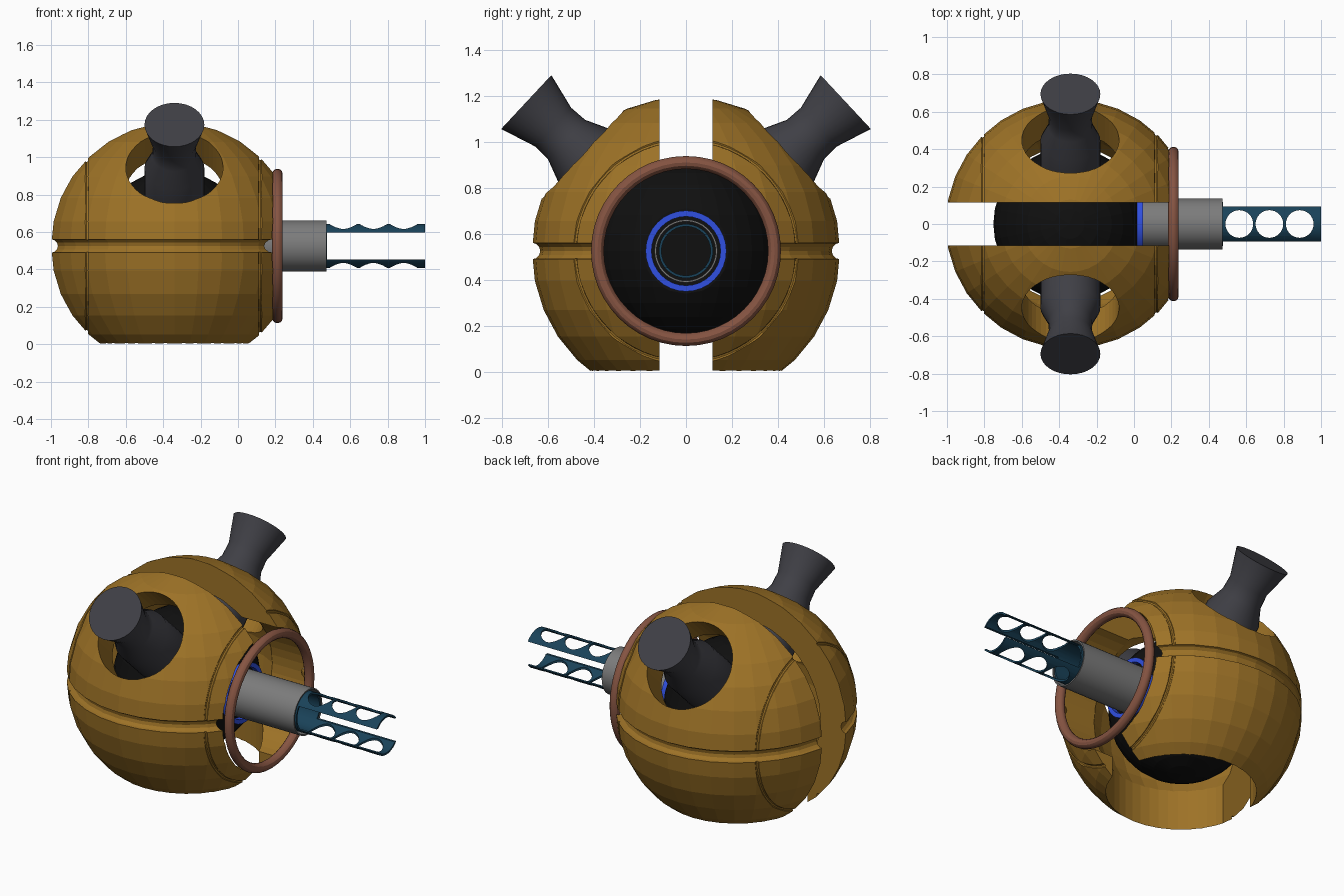
import bpy, bmesh, math
from mathutils import Vector, Matrix

if "Cube" in bpy.data.objects:
    bpy.data.objects.remove(bpy.data.objects["Cube"])

C = Vector((-0.34, 0, 0.525))   # body centre
R = 0.67                        # body radius
X, Z = Vector((1, 0, 0)), Vector((0, 0, 1))
ELEV = math.radians(43)         # tilt of the two side pods


def material(name, r, g, b):
    m = bpy.data.materials.new(name)
    m.diffuse_color = (r, g, b, 1)
    m.use_nodes = True
    m.node_tree.nodes["Principled BSDF"].inputs["Base Color"].default_value = m.diffuse_color
    return m


GOLD = material("gold", 0.34, 0.17, 0.02)
BLACK = material("black", 0.005, 0.005, 0.005)
DARK = material("charcoal", 0.05, 0.05, 0.06)
BROWN = material("copper", 0.24, 0.09, 0.055)
BLUE = material("blue", 0.03, 0.08, 0.75)
TEAL = material("teal", 0.01, 0.055, 0.1)
GREY = material("steel", 0.2, 0.2, 0.2)


def finish(bm, name, mat=None, smooth=False):
    bmesh.ops.recalc_face_normals(bm, faces=bm.faces)
    me = bpy.data.meshes.new(name)
    bm.to_mesh(me)
    bm.free()
    ob = bpy.data.objects.new(name, me)
    bpy.context.collection.objects.link(ob)
    if mat:
        me.materials.append(mat)
    if smooth:
        smooth_by_angle(ob)
    return ob


def smooth_by_angle(ob):
    bpy.ops.object.select_all(action='DESELECT')
    ob.select_set(True)
    bpy.context.view_layer.objects.active = ob
    bpy.ops.object.shade_smooth_by_angle(angle=math.radians(30))


def lathe(name, profile, origin, axis, mat=None, n=32, closed=False, smooth=False):
    """Turn (distance, radius) points around an axis; closed joins last to first."""
    bm = bmesh.new()
    M = Matrix.Translation(origin) @ axis.to_track_quat('Z', 'Y').to_matrix().to_4x4()
    rings = [[bm.verts.new(M @ Vector((r * math.cos(2 * math.pi * i / n),
                                       r * math.sin(2 * math.pi * i / n), d)))
              for i in range(n)] for d, r in profile]
    pairs = list(zip(rings, rings[1:]))
    if closed:
        pairs.append((rings[-1], rings[0]))
    else:
        bm.faces.new(rings[0])
        bm.faces.new(rings[-1])
    for a, b in pairs:
        for i in range(n):
            j = (i + 1) % n
            bm.faces.new((a[i], a[j], b[j], b[i]))
    return finish(bm, name, mat, smooth)


def torus(name, d, major, minor, axis, mat=None, n=48, k=12, smooth=False, origin=C):
    pts = [(d + minor * math.sin(2 * math.pi * i / k), major + minor * math.cos(2 * math.pi * i / k))
           for i in range(k)]
    return lathe(name, pts, origin, axis, mat, n, True, smooth)


def tube(name, x0, x1, r_out, r_in, mat):
    return lathe(name, [(x0, r_out), (x1, r_out), (x1, r_in), (x0, r_in)],
                 Vector((0, 0, C.z)), X, mat, 32, True, True)


def box(name, centre, size):
    bm = bmesh.new()
    bmesh.ops.create_cube(bm, size=1, matrix=Matrix.Translation(centre) @ Matrix.Diagonal((*size, 1)))
    return finish(bm, name)


def sphere(name, centre, r, mat=None, cut_x=None):
    bm = bmesh.new()
    bmesh.ops.create_uvsphere(bm, u_segments=32, v_segments=16, radius=r,
                              matrix=Matrix.Translation(centre))
    if cut_x is not None:
        res = bmesh.ops.bisect_plane(bm, geom=bm.verts[:] + bm.edges[:] + bm.faces[:],
                                     plane_co=(cut_x, 0, 0), plane_no=(1, 0, 0), clear_outer=True)
        edges = [e for e in res['geom_cut'] if isinstance(e, bmesh.types.BMEdge)]
        bmesh.ops.contextual_create(bm, geom=edges)
    return finish(bm, name, mat)


def cut(ob, cutters):
    """Subtract each cutter, then remove it."""
    bpy.context.view_layer.objects.active = ob
    for c in cutters:
        c.hide_render = True
        m = ob.modifiers.new("cut", 'BOOLEAN')
        m.operation, m.solver, m.object = 'DIFFERENCE', 'EXACT', c
        bpy.ops.object.modifier_apply(modifier=m.name)
        bpy.data.objects.remove(c)


pod_axes = [Vector((0, s * math.cos(ELEV), math.sin(ELEV))) for s in (-1, 1)]

# Outer shell: hollow sphere with grooves, openings and a central slot
shell = sphere("outer_shell", C, R, GOLD)
cutters = [sphere("cavity", C, 0.5),
           torus("waist_groove", 0, R, 0.036, Z, n=32)]
for d in (-0.47, 0.46):
    cutters.append(torus("thin_groove", d, math.sqrt(R * R - d * d) - 0.002, 0.011, X, n=64, k=8))
cutters += [lathe("front_opening", [(0.2, 0.41), (1, 0.41)], C, X, n=48),
            lathe("bottom_opening", [(-1, 0.416), (-0.2, 0.416)], C, Z, n=48)]
cutters += [lathe("pod_opening", [(0.3, 0.26), (1, 0.26)], C, a, n=48) for a in pod_axes]
cutters.append(box("slot", C, (2, 0.23, 2)))
cut(shell, cutters)

# Dark inner ball with a flat front
sphere("inner_ball", Vector((-0.345, 0, C.z)), 0.407, BLACK, cut_x=0.015)

# Flared pods on both sides
for side, a in zip(("front", "back"), pod_axes):
    lathe(side + "_pod", [(0.36, 0.16), (0.61, 0.16), (0.71, 0.118), (0.79, 0.115), (0.95, 0.16)],
          C, a, DARK, smooth=True)

# Rim around the front opening
torus("opening_rim", 0.211, 0.385, 0.028, X, BROWN, smooth=True, origin=Vector((0, 0, C.z)))

# Barrel and its collar
tube("barrel_collar", 0.01, 0.048, 0.176, 0.15, BLUE)
tube("barrel", 0.01, 0.472, 0.137, 0.129, GREY)

# Perforated muzzle: a tube split into an upper and a lower strip
muzzle = tube("muzzle", 0.3, 1.0, 0.118, 0.107, TEAL)
cut(muzzle, [box("split", Vector((0.8, 0, C.z)), (0.65, 0.5, 0.142))] +
    [lathe("hole", [(-0.4, 0.074), (0.4, 0.074)], Vector((x, 0, C.z)), Z) for x in (0.563, 0.724, 0.886)])
smooth_by_angle(muzzle)
